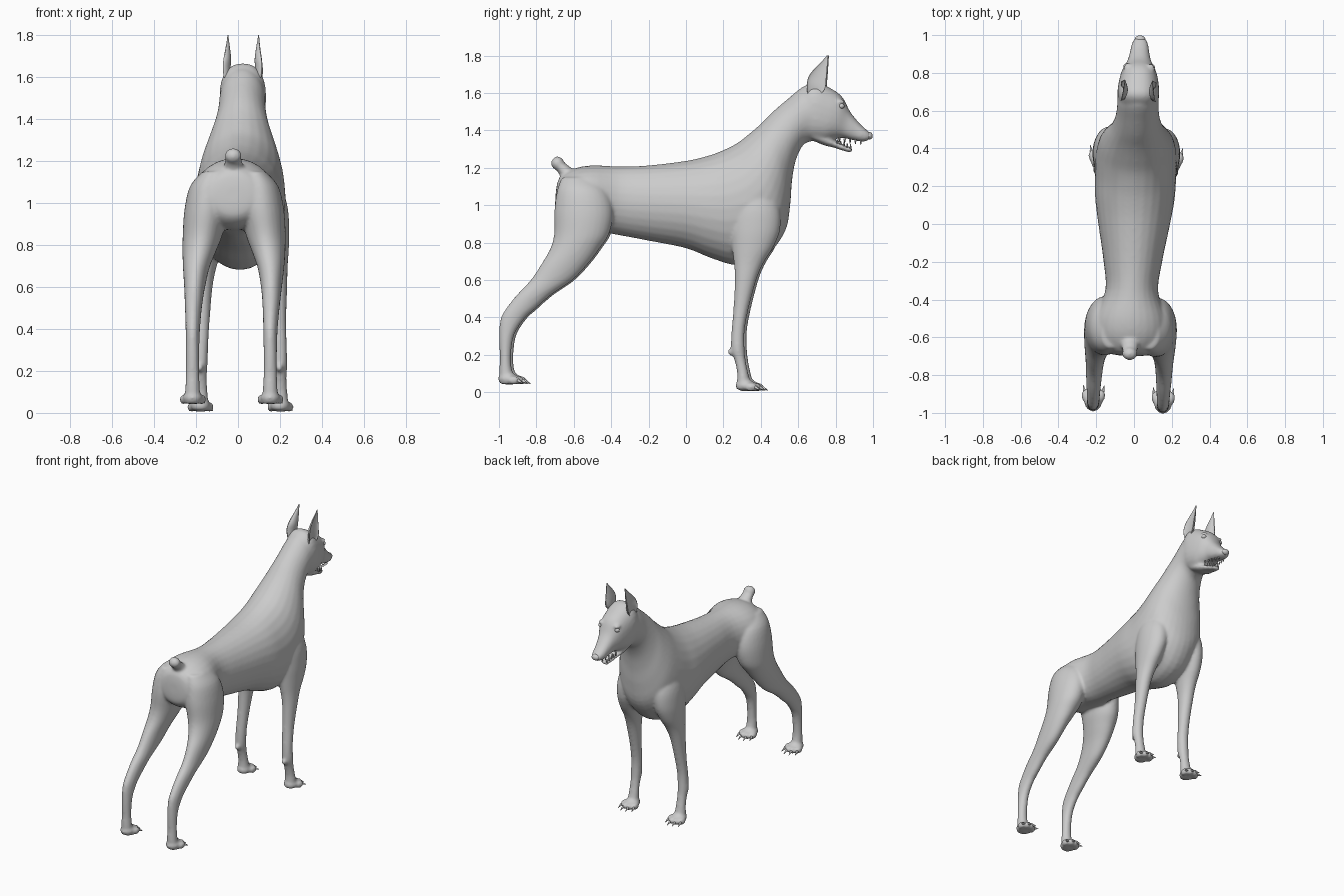
import bpy, bmesh, math
from mathutils import Matrix, Vector

TURN = -0.033          # whole animal is turned slightly about z


def catmull(p0, p1, p2, p3, t):
    return [0.5 * (2*b + (c - a)*t + (2*a - 5*b + 4*c - d)*t*t + (3*b - a - 3*c + d)*t**3)
            for a, b, c, d in zip(p0, p1, p2, p3)]


def loft(bm, rings, side=1, sub=4, n=28, power=1.0, dent=None):
    """Skin rings (y1, z1, y2, z2, half_width, x_centre), smoothed along the length."""
    fine = []
    for i in range(len(rings) - 1):
        q = [rings[max(0, min(len(rings) - 1, i + k))] for k in (-1, 0, 1, 2)]
        fine += [catmull(*q, t / sub) for t in range(sub)]
    fine.append(rings[-1])
    loops = []
    for y1, z1, y2, z2, w, xc in fine:
        loop = []
        for k in range(n):
            a = 2 * math.pi * k / n
            c, s = math.cos(a), math.sin(a)
            c = math.copysign(abs(c) ** power, c)
            s = math.copysign(abs(s) ** power, s)
            if dent is not None and s > 0:
                s *= dent
            loop.append(bm.verts.new((side * (xc + w * s), (y1 + y2)/2 + c*(y1 - y2)/2,
                                      (z1 + z2)/2 + c*(z1 - z2)/2)))
        loops.append(loop)
    for a, b in zip(loops, loops[1:]):
        for k in range(n):
            bm.faces.new((a[k], a[(k+1) % n], b[(k+1) % n], b[k]))
    bm.faces.new(loops[0])
    bm.faces.new(loops[-1])


def blob(bm, centre, radii, sub=3):
    bmesh.ops.create_icosphere(bm, subdivisions=sub, radius=1,
                               matrix=Matrix.Translation(centre) @ Matrix.Diagonal((*radii, 1)))


def spike(bm, start, end, r):
    start, end = Vector(start), Vector(end)
    d = end - start
    m = Matrix.Translation((start + end)/2) @ d.to_track_quat('Z', 'Y').to_matrix().to_4x4()
    bmesh.ops.create_cone(bm, cap_ends=True, segments=10, radius1=r, radius2=r*0.15,
                          depth=d.length, matrix=m)


def finish(bm, name):
    bmesh.ops.recalc_face_normals(bm, faces=bm.faces[:])
    for f in bm.faces:
        f.smooth = True
    me = bpy.data.meshes.new(name)
    bm.to_mesh(me)
    bm.free()
    ob = bpy.data.objects.new(name, me)
    bpy.context.collection.objects.link(ob)
    ob.rotation_euler.z = TURN
    return ob


# Body: rump, belly, chest, neck, skull and upper muzzle (top point, bottom point, width)
body = bmesh.new()
trunk = [(-.695, 1.08, -.70, 1.0, .04), (-.675, 1.15, -.69, .93, .12),
         (-.60, 1.195, -.62, .88, .185), (-.50, 1.213, -.50, .865, .19),
         (-.35, 1.207, -.36, .84, .14), (-.20, 1.213, -.20, .81, .155),
         (0, 1.237, 0, .77, .19), (.12, 1.265, .14, .715, .21),
         (.20, 1.295, .28, .68, .215), (.27, 1.33, .43, .73, .215),
         (.33, 1.375, .53, .86, .20), (.40, 1.435, .557, 1.0, .17),
         (.47, 1.505, .567, 1.13, .137), (.55, 1.573, .587, 1.24, .117),
         (.62, 1.63, .63, 1.325, .11)]
loft(body, [(*r, 0) for r in trunk + [(.69, 1.66, .69, 1.345, .11)]])
head = [(.60, 1.60, .62, 1.36, .09), (.68, 1.665, .68, 1.345, .11), (.765, 1.63, .74, 1.34, .105),
        (.835, 1.58, .785, 1.352, .09), (.878, 1.50, .835, 1.36, .065),
        (.925, 1.442, .885, 1.35, .052), (.967, 1.402, .94, 1.34, .043),
        (.992, 1.38, .975, 1.345, .028)]
loft(body, [(*r, 0) for r in head], power=0.85)

# Lower jaw, hanging slightly open
loft(body, [(.68, 1.40, .68, 1.345, .07, 0), (.75, 1.375, .74, 1.32, .065, 0),
            (.80, 1.345, .79, 1.308, .052, 0), (.85, 1.32, .845, 1.29, .038, 0),
            (.89, 1.307, .888, 1.279, .026, 0)])

# Docked tail
loft(body, [(-.58, 1.17, -.65, 1.10, .06, 0), (-.62, 1.205, -.675, 1.16, .045, 0),
            (-.66, 1.235, -.705, 1.205, .037, 0)])
blob(body, (0, -.687, 1.224), (.041, .035, .037))

# Legs: (z, back y, front y, half width, x centre)
rear_leg = [(1.15, -.66, -.50, .05, .10), (1.08, -.685, -.42, .09, .12),
            (.97, -.70, -.385, .105, .132), (.85, -.70, -.405, .095, .15),
            (.77, -.72, -.455, .08, .165), (.69, -.765, -.515, .063, .178),
            (.60, -.825, -.60, .05, .183), (.52, -.90, -.715, .042, .185),
            (.45, -.955, -.795, .037, .185), (.39, -.987, -.86, .034, .185),
            (.30, -.993, -.915, .032, .185), (.18, -.99, -.93, .032, .185),
            (.10, -.993, -.92, .036, .185), (.045, -.99, -.90, .042, .185)]
front_leg = [(1.15, .28, .42, .04, .13), (1.0, .25, .50, .08, .14),
             (.88, .24, .51, .085, .147), (.78, .25, .475, .07, .16),
             (.69, .262, .42, .055, .17), (.60, .267, .382, .046, .178),
             (.45, .26, .342, .038, .182), (.33, .25, .32, .036, .187),
             (.23, .247, .32, .036, .19), (.17, .266, .326, .032, .19),
             (.10, .28, .34, .035, .19), (.015, .275, .36, .042, .19)]
claws = bmesh.new()
for side in (-1, 1):
    for leg in (rear_leg, front_leg):
        loft(body, [(yb, z, yf, z, w, xc) for z, yb, yf, w, xc in leg], side)
    blob(body, (side*.19, .247, .215), (.017, .019, .022), 2)
    # Paws with four toes and claws
    for y, z, x in ((-.945, .04, .185), (.325, .004, .19)):
        blob(body, (side*x, y, z + .032), (.048, .055, .032))
        for dx, dy in ((-.044, .03), (-.016, .052), (.016, .052), (.044, .03)):
            cx = side*x + dx
            blob(body, (cx, y + dy, z + .024), (.019, .034, .024))
            spike(claws, (cx + dx*.1, y + dy + .022, z + .024),
                  (cx + dx*.25, y + dy + .054, z + .006), .009)
    # Brow above each eye
    blob(body, (side*.062, .825, 1.553), (.022, .03, .014), 2)

# Fuse into one smooth skin
skin = finish(body, "body")
rm = skin.modifiers.new("fuse", 'REMESH')
rm.mode = 'VOXEL'
rm.voxel_size = 0.009
rm.use_smooth_shade = True
sm = skin.modifiers.new("soften", 'SMOOTH')
sm.factor = 0.5
sm.iterations = 8
finish(claws, "claws")

# Upright cupped ears
ears = bmesh.new()
for side in (-1, 1):
    loft(ears, [(.655, 1.57, .70, 1.57, .03, .085), (.65, 1.64, .745, 1.62, .035, .094),
                (.66, 1.69, .753, 1.675, .034, .09), (.695, 1.735, .757, 1.725, .022, .083),
                (.73, 1.77, .76, 1.767, .011, .078), (.756, 1.80, .762, 1.80, .004, .075)],
         side, dent=-0.35)
finish(ears, "ears")

# Eyes, nose and teeth
eyes = bmesh.new()
for side in (-1, 1):
    blob(eyes, (side*.066, .833, 1.53), (.017, .017, .015))
finish(eyes, "eyes")
nose = bmesh.new()
blob(nose, (0, .979, 1.371), (.028, .02, .021))
finish(nose, "nose")
teeth = bmesh.new()
for side in (-1, 1):
    for i in range(5):
        t = i / 4
        x, y = side*(.044 - .024*t), .82 + .115*t
        spike(teeth, (x, y, 1.36 - .012*t), (x, y, 1.335 - .012*t), .006)
        x, y = side*(.038 - .02*t), .81 + .07*t
        spike(teeth, (x, y, 1.33 - .027*t), (x, y, 1.352 - .025*t), .006)
finish(teeth, "teeth")
